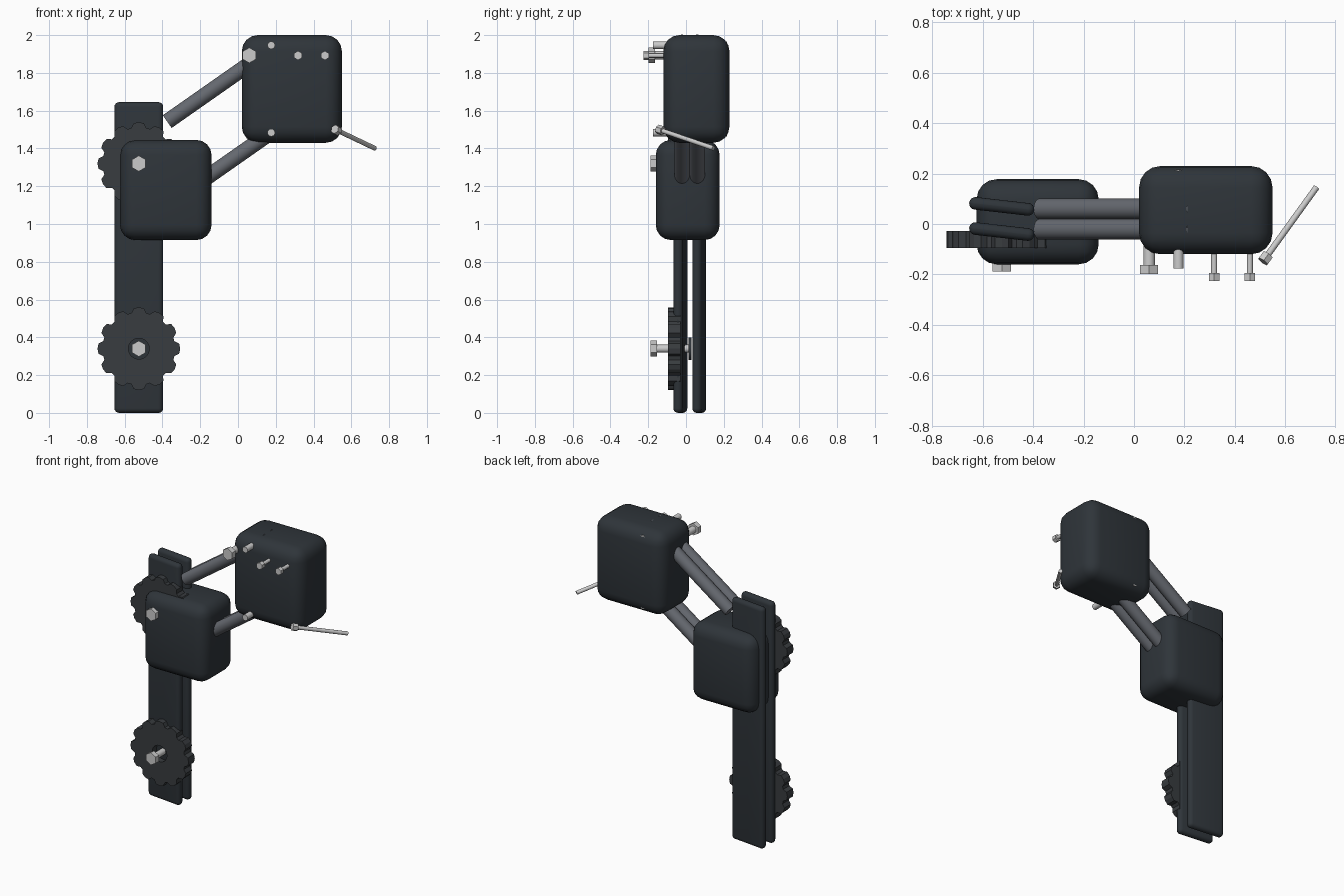
import bpy, bmesh, math
from mathutils import Vector

if "Cube" in bpy.data.objects:
    bpy.data.objects.remove(bpy.data.objects["Cube"])


def material(name, rgb):
    m = bpy.data.materials.new(name)
    m.diffuse_color = (*rgb, 1)
    m.use_nodes = True
    m.node_tree.nodes["Principled BSDF"].inputs["Base Color"].default_value = m.diffuse_color
    return m


DARK = material("black_metal", (0.028, 0.035, 0.042))
COG = material("cog_metal", (0.04, 0.045, 0.05))
GREY = material("link_grey", (0.13, 0.14, 0.16))
STEEL = material("steel", (0.55, 0.55, 0.53))


def finish(ob, name, mat, angle=30):
    ob.name = name
    ob.data.materials.append(mat)
    bpy.ops.object.select_all(action='DESELECT')
    ob.select_set(True)
    bpy.context.view_layer.objects.active = ob
    bpy.ops.object.shade_smooth_by_angle(angle=math.radians(angle))
    return ob


def box(name, lo, hi, radius, mat, segments=4, turn=0):
    lo, hi = Vector(lo), Vector(hi)
    bpy.ops.mesh.primitive_cube_add(size=1, location=(lo + hi) / 2)
    ob = bpy.context.object
    ob.scale = hi - lo
    bpy.ops.object.transform_apply(location=False, rotation=False, scale=True)
    mod = ob.modifiers.new("round", 'BEVEL')
    mod.width, mod.segments = radius, segments
    bpy.ops.object.modifier_apply(modifier="round")
    ob.rotation_euler.z = math.radians(turn)
    return finish(ob, name, mat, 40)


def rod(name, a, b, radius, mat, sides=24):
    a, b = Vector(a), Vector(b)
    bpy.ops.mesh.primitive_cylinder_add(vertices=sides, radius=radius, depth=(b - a).length,
                                        location=(a + b) / 2)
    ob = bpy.context.object
    ob.rotation_euler = (b - a).to_track_quat('Z', 'Y').to_euler()
    return finish(ob, name, mat)


def bolt(name, start, end, head_r, head_len, shaft_r):
    a, b = Vector(start), Vector(end)
    neck = a + (b - a).normalized() * head_len
    rod(name + "_head", a, neck, head_r, STEEL, 6)
    rod(name + "_shaft", neck, b, shaft_r, STEEL, 16)


def cog(name, x, z, y0, y1, teeth=12, root=0.192, tip=0.219, bore=0.055):
    # toothed ring with a round bore
    bm = bmesh.new()
    rings = []
    steps = [(-0.40, root), (-0.24, tip - 0.004), (0, tip), (0.24, tip - 0.004), (0.40, root)]
    for i in range(teeth):
        for off, r in steps:
            t = 2 * math.pi * (i + off) / teeth
            c, s = math.cos(t), math.sin(t)
            rings.append([bm.verts.new((x + q * c, y, z + q * s))
                          for q, y in ((r, y0), (r, y1), (bore, y1), (bore, y0))])
    for i, p in enumerate(rings):
        n = rings[(i + 1) % len(rings)]
        for k in range(4):
            bm.faces.new((p[k], p[(k + 1) % 4], n[(k + 1) % 4], n[k]))
    bmesh.ops.recalc_face_normals(bm, faces=bm.faces)
    me = bpy.data.meshes.new(name)
    bm.to_mesh(me)
    bm.free()
    ob = bpy.data.objects.new(name, me)
    bpy.context.collection.objects.link(ob)
    finish(ob, name, COG, 20)


# cage: two slightly turned plates
for name, y in (("outer", -0.03), ("inner", 0.07)):
    box(name + "_cage_plate", (-0.655, y - 0.025, 0), (-0.395, y + 0.025, 1.645), 0.0245,
        DARK, 4, -6.5)

# jockey cogs with axle bolts
for name, z in (("lower", 0.34), ("upper", 1.32)):
    cog(name + "_cog", -0.525, z, -0.095, -0.028)
    bolt(name + "_axle_bolt", (-0.525, -0.188, z), (-0.525, 0.022, z), 0.042, 0.034, 0.021)
    rod(name + "_axle_washer", (-0.525, 0.012, z), (-0.525, 0.03, z), 0.06, DARK)

# knuckle bodies
box("lower_knuckle", (-0.625, -0.16, 0.915), (-0.14, 0.178, 1.445), 0.08, DARK)
box("upper_knuckle", (0.02, -0.12, 1.43), (0.55, 0.23, 2.0), 0.085, DARK)

# parallelogram links
for name, z in (("upper", 1.542), ("lower", 1.1)):
    for side, y in (("front", -0.021), ("back", 0.06)):
        rod(f"{name}_{side}_link", (-0.375, y, z), (0.235, y, z + 0.427), 0.041, GREY)

# mounting bolt, limit screws, pivot pins
bolt("mounting_bolt", (0.06, -0.199, 1.893), (0.06, 0.05, 1.893), 0.041, 0.036, 0.023)
for i, x in enumerate((0.318, 0.46)):
    bolt(f"limit_screw_{i + 1}", (x, -0.226, 1.892), (x, 0.0, 1.892), 0.024, 0.031, 0.012)
for name, z in (("upper", 1.946), ("lower", 1.484)):
    rod(name + "_pivot_pin", (0.176, -0.176, z), (0.176, 0.217, z), 0.02, STEEL)

# angled adjuster
bolt("cable_adjuster", (0.512, -0.149, 1.502), (0.724, 0.145, 1.401), 0.025, 0.034, 0.0125)
